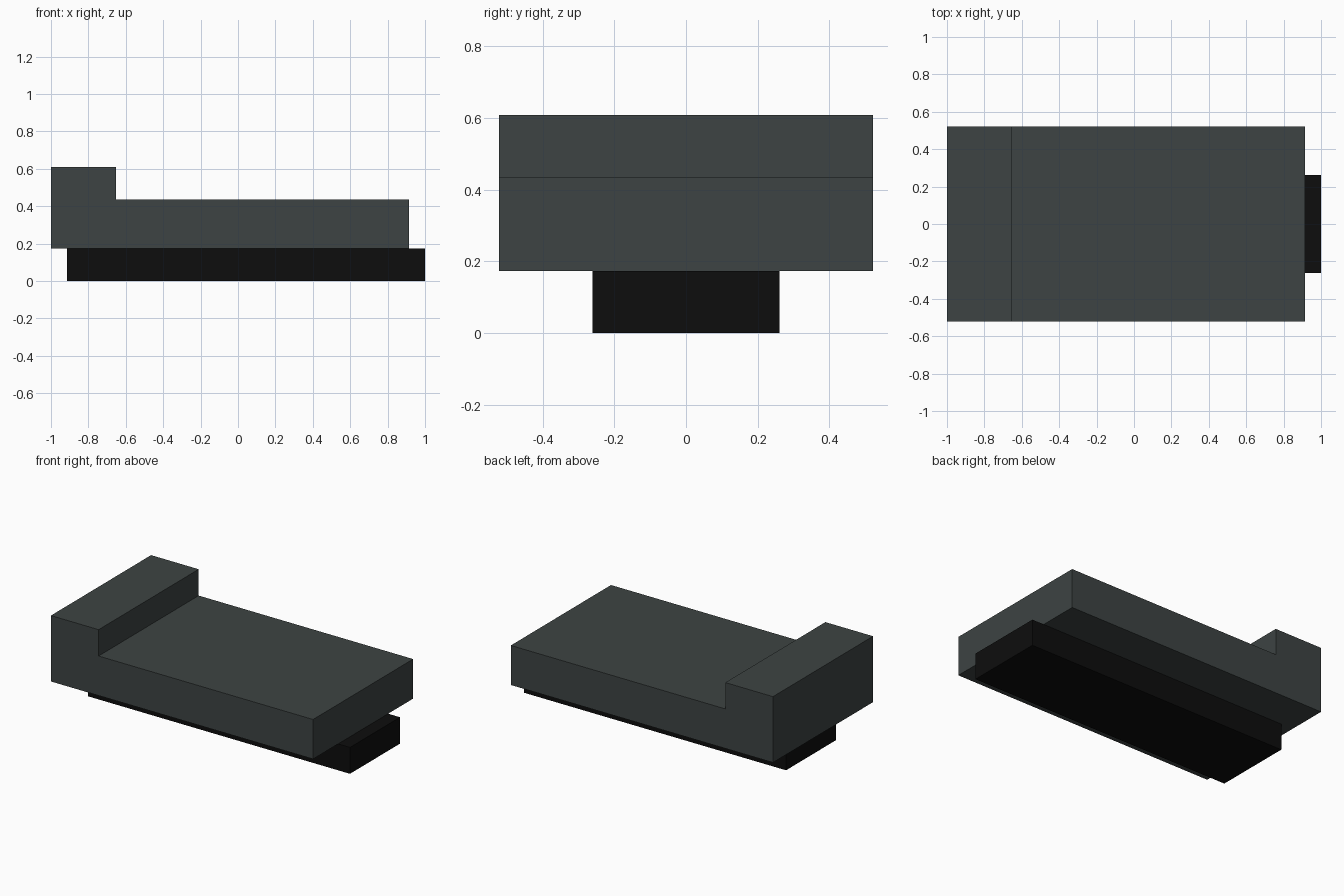
import bpy
import bmesh

if "Cube" in bpy.data.objects:
    bpy.data.objects.remove(bpy.data.objects["Cube"])

U = 2 / 23  # module that all dimensions are multiples of


def material(name, colour):
    mat = bpy.data.materials.new(name)
    mat.diffuse_color = (*colour, 1)
    mat.use_nodes = True
    mat.node_tree.nodes["Principled BSDF"].inputs["Base Color"].default_value = mat.diffuse_color
    return mat


def extruded_profile(name, profile, half_width, mat):
    """Extrude an x-z outline, given in modules, along y."""
    bm = bmesh.new()
    face = bm.faces.new([bm.verts.new((x * U, -half_width * U, z * U)) for x, z in profile])
    ext = bmesh.ops.extrude_face_region(bm, geom=[face])
    moved = [v for v in ext["geom"] if isinstance(v, bmesh.types.BMVert)]
    bmesh.ops.translate(bm, verts=moved, vec=(0, 2 * half_width * U, 0))
    bmesh.ops.recalc_face_normals(bm, faces=bm.faces)
    mesh = bpy.data.meshes.new(name)
    bm.to_mesh(mesh)
    bm.free()
    mesh.materials.append(mat)
    obj = bpy.data.objects.new(name, mesh)
    bpy.context.collection.objects.link(obj)
    return obj


slate = material("dark slate", (0.047, 0.057, 0.056))
black = material("black", (0.004, 0.004, 0.004))

# Wide L-shaped body with a raised block at the left end
extruded_profile("stepped_body",
                 [(-11.5, 2), (10.5, 2), (10.5, 5), (-7.5, 5), (-7.5, 7), (-11.5, 7)],
                 6, slate)

# Narrow base, shifted to the right
extruded_profile("base_block", [(-10.5, 0), (11.5, 0), (11.5, 2), (-10.5, 2)], 3, black)
